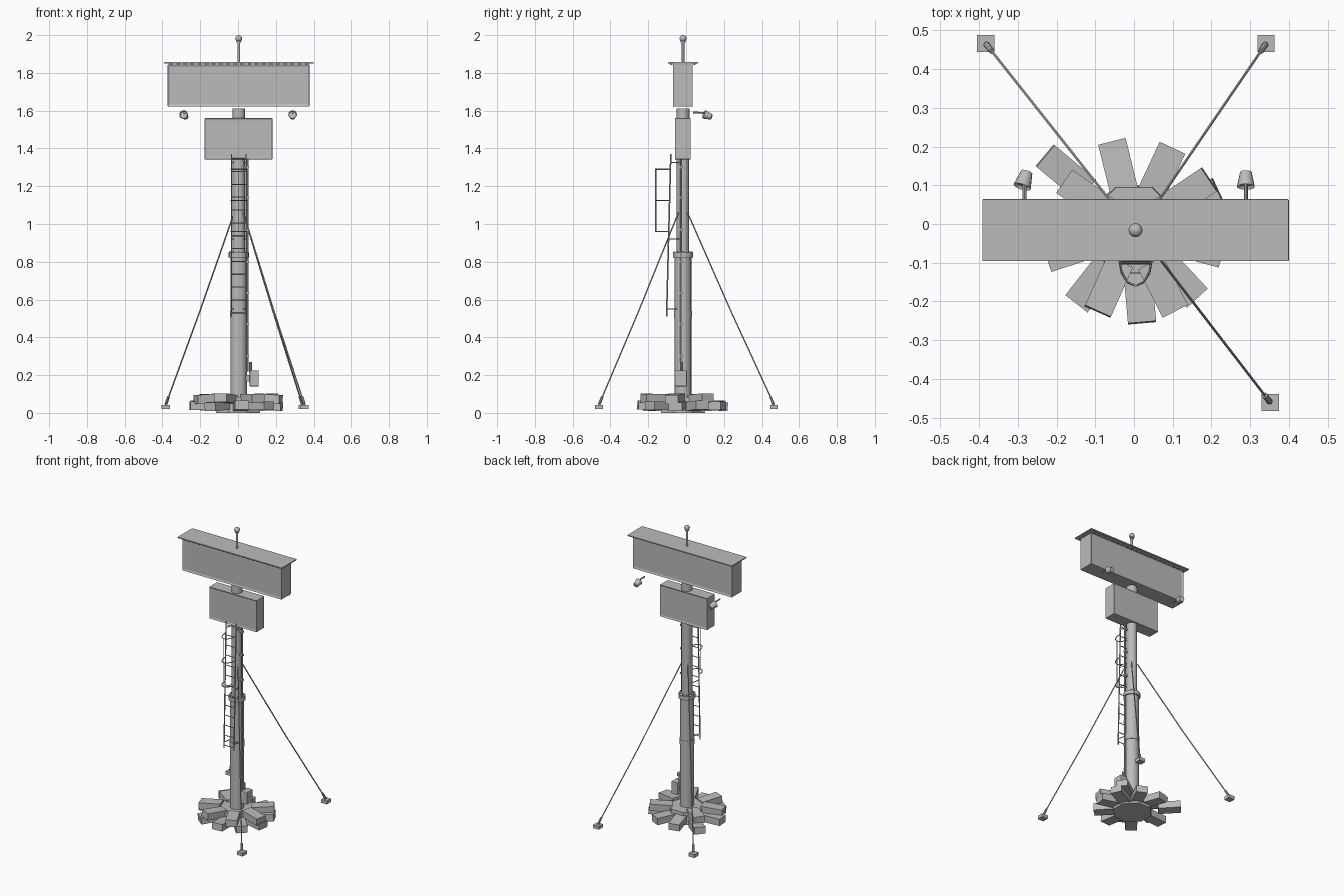
import bpy, bmesh, math
from mathutils import Vector, Matrix

if "Cube" in bpy.data.objects:
    bpy.data.objects.remove(bpy.data.objects["Cube"])

CX, CY = 0.004, -0.016  # mast axis


def material(name, v):
    m = bpy.data.materials.new(name)
    m.diffuse_color = (v, v, v, 1)
    m.use_nodes = True
    m.node_tree.nodes["Principled BSDF"].inputs["Base Color"].default_value = m.diffuse_color
    return m


GREY = material("plain grey", 0.5)


def finish(bm, name, smooth=False):
    bmesh.ops.recalc_face_normals(bm, faces=bm.faces)
    me = bpy.data.meshes.new(name)
    bm.to_mesh(me)
    bm.free()
    me.materials.append(GREY)
    ob = bpy.data.objects.new(name, me)
    bpy.context.collection.objects.link(ob)
    if smooth:
        bpy.ops.object.select_all(action='DESELECT')
        ob.select_set(True)
        bpy.context.view_layer.objects.active = ob
        bpy.ops.object.shade_smooth_by_angle(angle=math.radians(40))
    return ob


def add_rod(bm, a, b, r1, r2=None, n=8):
    a, b = Vector(a), Vector(b)
    d = b - a
    mat = Matrix.Translation((a + b) / 2) @ d.to_track_quat('Z', 'Y').to_matrix().to_4x4()
    bmesh.ops.create_cone(bm, cap_ends=True, segments=n, radius1=r1,
                          radius2=r1 if r2 is None else r2, depth=d.length, matrix=mat)


def rod(name, a, b, r1, r2=None, n=20):
    bm = bmesh.new()
    add_rod(bm, a, b, r1, r2, n)
    return finish(bm, name, True)


def add_box(bm, lo, hi):
    lo, hi = Vector(lo), Vector(hi)
    s = hi - lo
    return bmesh.ops.create_cube(bm, size=1, matrix=Matrix.Translation((lo + hi) / 2)
                                 @ Matrix.Diagonal((s.x, s.y, s.z, 1)))


def box(name, lo, hi, bevel=0.0):
    bm = bmesh.new()
    add_box(bm, lo, hi)
    ob = finish(bm, name)
    if bevel:
        m = ob.modifiers.new("bevel", 'BEVEL')
        m.width, m.segments = bevel, 2
    return ob


def sign(name, lo, hi, rim):
    # cabinet with a recessed panel on front and back
    bm = bmesh.new()
    add_box(bm, lo, hi)
    bm.normal_update()
    faces = [f for f in bm.faces if abs(f.normal.y) > 0.9]
    bmesh.ops.inset_individual(bm, faces=faces, thickness=rim, depth=-0.006)
    ob = finish(bm, name)
    m = ob.modifiers.new("bevel", 'BEVEL')
    m.width, m.segments = 0.004, 2


# base: octagonal footing
bm = bmesh.new()
bmesh.ops.create_cone(bm, cap_ends=True, segments=8, radius1=0.125, radius2=0.12, depth=0.085,
                      matrix=Matrix.Translation((0, CY, 0.0425)) @ Matrix.Rotation(math.pi / 8, 4, 'Z'))
finish(bm, "footing")

# base: two layers of radial stone blocks (angle, outer radius)
lower = [(25, .24), (65, .235), (104, .235), (140, .30), (184, .255), (232, .24),
         (275, .24), (313, .24), (350, .235)]
upper = [(34, .235), (145, .22), (198, .235), (246, .23), (297, .235), (345, .235)]
for label, ring, z in (("lower_block", lower, 0.037), ("upper_block", upper, 0.076)):
    for i, (ang, r) in enumerate(ring):
        bm = bmesh.new()
        mat = (Matrix.Translation((0, CY, z)) @ Matrix.Rotation(math.radians(ang), 4, 'Z')
               @ Matrix.Translation((r - 0.07, 0, 0))
               @ Matrix.Rotation(math.radians((i % 3 - 1) * 4), 4, 'Y')
               @ Matrix.Diagonal((0.14, 0.073, 0.046, 1)))
        bmesh.ops.create_cube(bm, size=1, matrix=mat)
        finish(bm, f"{label}_{i + 1}")

# mast and collars
for name, z0, z1, r in (("lower_mast", 0.05, 0.83, 0.044), ("mid_collar", 0.505, 0.54, 0.047),
                        ("upper_mast", 0.83, 1.36, 0.033), ("top_collar", 0.822, 0.848, 0.053),
                        ("sign_neck", 1.54, 1.612, 0.034)):
    rod(name, (CX, CY, z0), (CX, CY, z1), r)
bm = bmesh.new()
for i in range(8):
    a = i * math.pi / 4
    p = Vector((CX + 0.046 * math.cos(a), CY + 0.046 * math.sin(a), 0.845))
    add_rod(bm, p, p + Vector((0, 0, 0.01)), 0.005, n=6)
finish(bm, "collar_bolts")

# sign cabinets, roof and roof bolts
sign("large_sign", (-0.372, -0.071, 1.622), (0.378, 0.036, 1.845), 0.014)
sign("small_sign", (-0.177, -0.061, 1.342), (0.182, 0.026, 1.56), 0.011)
box("sign_roof", (-0.392, -0.096, 1.849), (0.4, 0.064, 1.857), 0.002)
bm = bmesh.new()
for i in range(20):
    x = -0.355 + i * 0.0378
    for y in (-0.078, 0.043):
        add_box(bm, (x - 0.009, y - 0.006, 1.841), (x + 0.009, y + 0.006, 1.85))
finish(bm, "roof_clips")

# beacon on top
rod("beacon_post", (CX, CY, 1.85), (CX, CY, 1.975), 0.007, n=12)
rod("beacon_base", (CX, CY, 1.962), (CX, CY, 1.974), 0.013, n=16)
bm = bmesh.new()
bmesh.ops.create_uvsphere(bm, u_segments=16, v_segments=10, radius=0.018,
                          matrix=Matrix.Translation((CX, CY, 1.982)))
finish(bm, "beacon_lamp", True)

# floodlights: hollow cones on short arms
for side, x, dx in (("left", -0.283, 0.006), ("right", 0.289, 0.0)):
    rod(f"{side}_light_arm", (x, 0.036, 1.59), (x, 0.11, 1.588), 0.005, n=8)
    bm = bmesh.new()
    a = Vector((x + dx, 0.134, 1.567))
    b = Vector((x - dx, 0.096, 1.58))
    add_rod(bm, a, b, 0.015, 0.023, 16)
    d = (b - a).normalized()
    bm.normal_update()
    mouth = [f for f in bm.faces if len(f.verts) > 4 and (f.calc_center_median() - b).length < 0.005]
    bmesh.ops.inset_individual(bm, faces=mouth, thickness=0.004, depth=0)
    bmesh.ops.translate(bm, vec=-d * 0.008, verts=list({v for f in mouth for v in f.verts}))
    finish(bm, f"{side}_floodlight", True)


# ladder, leaning slightly away from the mast at the bottom
def ladder_y(z):
    return -0.103 + (z - 0.51) * 0.026


XL, XR = -0.034, 0.042
bm = bmesh.new()
for x in (XL, XR):
    add_rod(bm, (x, ladder_y(0.51), 0.51), (x, ladder_y(1.37), 1.37), 0.004, n=6)
finish(bm, "ladder_rails")
bm = bmesh.new()
for i in range(13):
    z = 0.53 + i * 0.068
    add_rod(bm, (XL, ladder_y(z), z), (XR, ladder_y(z), z), 0.003, n=6)
finish(bm, "ladder_rungs")
bm = bmesh.new()
for z, y in ((0.55, -0.035), (0.92, -0.025), (1.325, -0.025)):
    for x in (XL, XR):
        add_rod(bm, (x, ladder_y(z), z), (x * 0.7, y, z), 0.003, n=6)
finish(bm, "ladder_brackets")

# safety cage: half hoops joined by an upright
bm = bmesh.new()
for z in (0.96, 1.125, 1.29):
    y0 = ladder_y(z)
    pts = [Vector((CX - 0.042 * math.cos(t), y0 + (-0.16 - y0) * math.sin(t), z))
           for t in (i * math.pi / 6 for i in range(7))]
    for p, q in zip(pts, pts[1:]):
        add_rod(bm, p, q, 0.003, n=6)
add_rod(bm, (CX, -0.16, 0.957), (CX, -0.16, 1.293), 0.003, n=6)
finish(bm, "ladder_cage")

# cable conduit and control box
rod("conduit", (0.051, -0.026, 0.22), (0.051, -0.026, 1.345), 0.005, n=8)
rod("conduit_fitting", (0.066, -0.026, 0.215), (0.066, -0.026, 0.27), 0.007, n=8)
bm = bmesh.new()
for z in (0.3, 0.47, 0.635, 0.8, 0.97, 1.14, 1.3):
    add_box(bm, (0.03, -0.033, z - 0.006), (0.058, -0.019, z + 0.006))
finish(bm, "conduit_clamps")
box("control_box", (0.062, -0.06, 0.14), (0.109, 0.004, 0.225), 0.004)
box("control_box_bracket", (0.035, -0.035, 0.165), (0.064, -0.017, 0.2))

# guy wires with turnbuckles and ground anchors
for i, (x, y) in enumerate(((-0.383, 0.466), (0.341, 0.466), (0.352, -0.461))):
    s, t = math.copysign(1, x), math.copysign(1, y)
    top = Vector((CX + s * 0.024, CY + t * 0.024, 1.06))
    foot = Vector((x, y, 0.042))
    d = (top - foot).normalized()
    mid = (top + foot) / 2 - Vector((0, 0, 0.012))
    bm = bmesh.new()
    add_rod(bm, foot, mid, 0.0038, n=6)
    add_rod(bm, mid, top, 0.0038, n=6)
    finish(bm, f"guy_wire_{i + 1}", True)
    rod(f"turnbuckle_{i + 1}", foot + d * 0.005, foot + d * 0.05, 0.0075, n=8)
    box(f"ground_anchor_{i + 1}", (x - 0.022, y - 0.022, 0.02), (x + 0.022, y + 0.022, 0.043))
